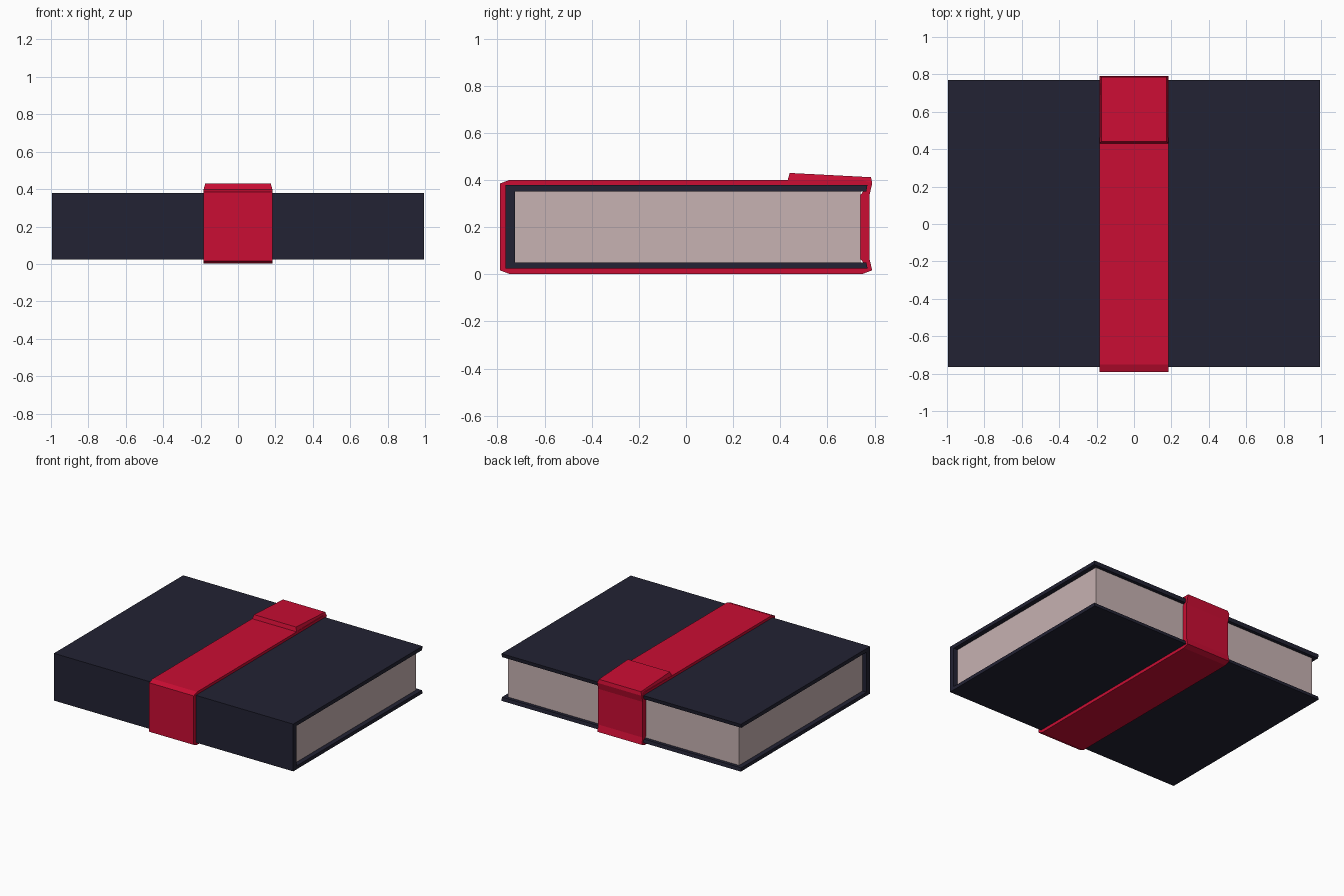
import bpy
import bmesh

cube = bpy.data.objects.get("Cube")
if cube:
    bpy.data.objects.remove(cube, do_unlink=True)


def material(name, rgb):
    mat = bpy.data.materials.new(name)
    mat.use_nodes = True
    color = (*rgb, 1)
    mat.diffuse_color = color
    bsdf = mat.node_tree.nodes["Principled BSDF"]
    bsdf.inputs["Base Color"].default_value = color
    bsdf.inputs["Roughness"].default_value = 0.8
    return mat


def finish(name, bm, mat):
    bmesh.ops.recalc_face_normals(bm, faces=bm.faces)
    mesh = bpy.data.meshes.new(name)
    bm.to_mesh(mesh)
    bm.free()
    mesh.materials.append(mat)
    obj = bpy.data.objects.new(name, mesh)
    bpy.context.collection.objects.link(obj)
    return obj


def prism(name, profile, half_width, mat, top_half=None, top_points=()):
    """Extrude a side (y, z) outline across x; top_points may be narrower."""
    bm = bmesh.new()
    sides = []
    for sign in (-1, 1):
        sides.append([bm.verts.new((sign * (top_half if i in top_points else half_width), y, z))
                      for i, (y, z) in enumerate(profile)])
        bm.faces.new(sides[-1])
    left, right = sides
    for i in range(len(profile)):
        bm.faces.new((left[i - 1], left[i], right[i], right[i - 1]))
    return finish(name, bm, mat)


def band(name, outer, inner, half_width, mat):
    """Closed hoop between two matching side outlines."""
    bm = bmesh.new()
    loops = [[bm.verts.new((x, y, z)) for y, z in outline]
             for outline, x in ((outer, -half_width), (outer, half_width),
                                (inner, half_width), (inner, -half_width))]
    for k in range(4):
        a, b = loops[k - 1], loops[k]
        for i in range(len(outer)):
            bm.faces.new((a[i - 1], a[i], b[i], b[i - 1]))
    return finish(name, bm, mat)


navy = material("navy cover", (0.016, 0.016, 0.033))
red = material("red strap", (0.59, 0.004, 0.033))
paper = material("aged paper", (0.571, 0.445, 0.445))

# Cover: two boards joined by the spine at the front
prism("book_cover", [(0.77, 0.38), (-0.765, 0.38), (-0.765, 0.025), (0.77, 0.025),
                     (0.765, 0.051), (-0.725, 0.051), (-0.725, 0.352), (0.765, 0.352)],
      0.995, navy)

# Page block, set in from the open edges
prism("page_block", [(-0.73, 0.045), (0.74, 0.045), (0.74, 0.36), (-0.73, 0.36)], 0.96, paper)

# Strap wrapping the book, pulled in against the pages at the back
upper_outer = [(-0.79, 0.385), (-0.75, 0.4), (0.75, 0.4), (0.79, 0.385), (0.778, 0.335)]
upper_inner = [(-0.76, 0.37), (-0.74, 0.376), (0.74, 0.376), (0.768, 0.37), (0.738, 0.335)]


def mirrored(points, height):
    return points + [(y, height - z) for y, z in reversed(points)]


band("strap", mirrored(upper_outer, 0.402), mirrored(upper_inner, 0.402), 0.185, red)

# Strap flap: tilted tab with chamfered top
prism("strap_flap", [(0.43, 0.395), (0.44, 0.43), (0.785, 0.412), (0.79, 0.385)],
      0.185, red, 0.175, (1, 2))
